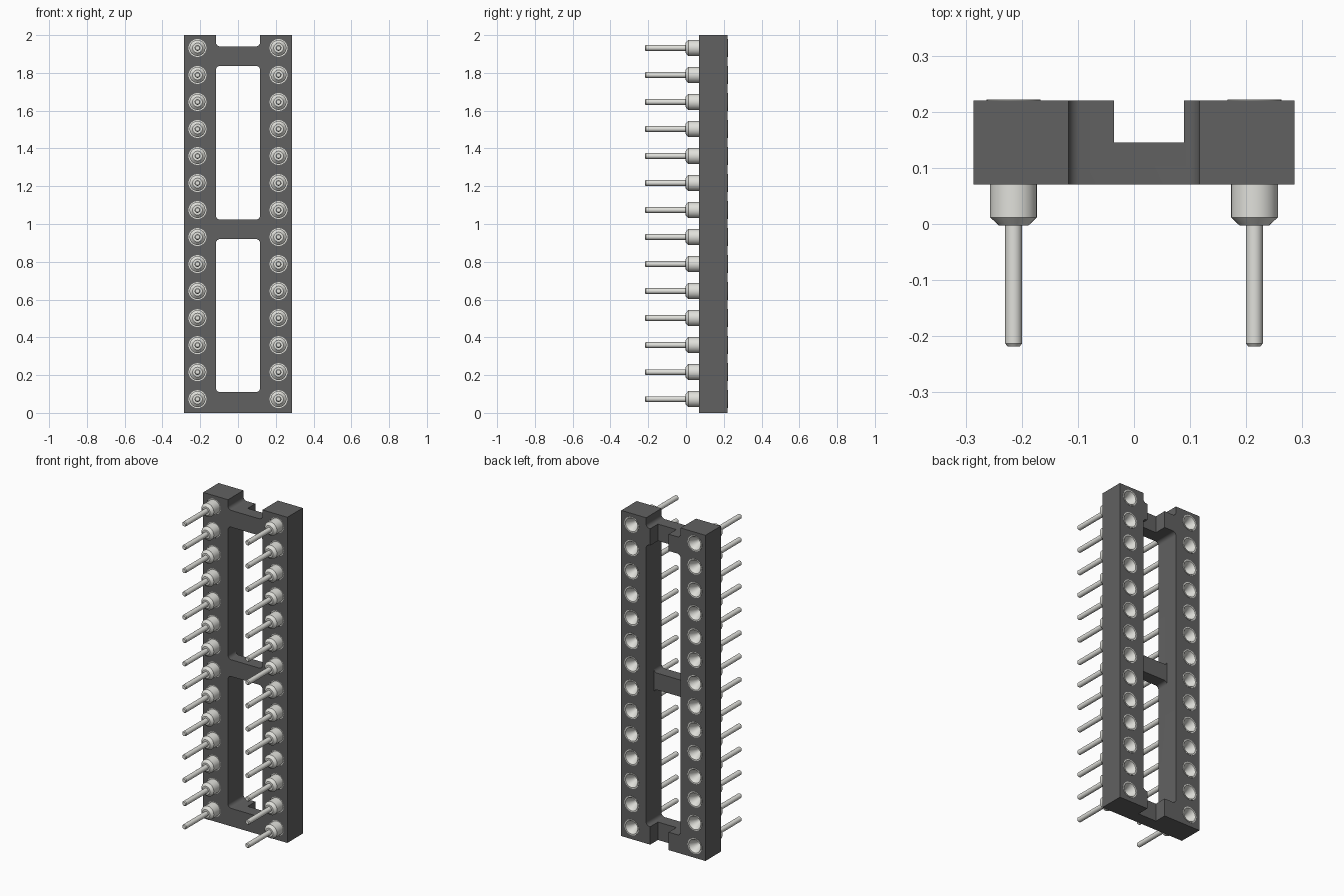
import bpy, bmesh
from math import cos, sin, pi, radians
from mathutils import Vector

if "Cube" in bpy.data.objects:
    bpy.data.objects.remove(bpy.data.objects["Cube"])

PIN_X, PIN_Z0, PITCH, ROWS = 0.2145, 0.073, 0.143, 14
HALF, INNER = 0.286, 0.117          # outer and inner half widths of the frame
FRONT, BACK = 0.07, 0.22            # body depth range
R = 0.022                           # fillet radius


def material(name, rgb):
    m = bpy.data.materials.new(name)
    m.diffuse_color = (*rgb, 1)
    m.use_nodes = True
    m.node_tree.nodes["Principled BSDF"].inputs["Base Color"].default_value = m.diffuse_color
    return m


def new_object(name, bm, mat=None):
    me = bpy.data.meshes.new(name)
    bm.to_mesh(me)
    bm.free()
    ob = bpy.data.objects.new(name, me)
    bpy.context.collection.objects.link(ob)
    if mat:
        me.materials.append(mat)
    return ob


def smooth(ob):
    bpy.ops.object.select_all(action='DESELECT')
    ob.select_set(True)
    bpy.context.view_layer.objects.active = ob
    bpy.ops.object.shade_smooth_by_angle(angle=radians(30))


def arc(cx, cz, r, a0, a1, n):
    return [(cx + r * cos(a0 + (a1 - a0) * i / n),
             cz + r * sin(a0 + (a1 - a0) * i / n)) for i in range(n + 1)]


def window(z0, z1):
    x = INNER - R
    return (arc(x, z0 + R, R, -pi / 2, 0, 6) + arc(x, z1 - R, R, 0, pi / 2, 6)
            + arc(-x, z1 - R, R, pi / 2, pi, 6) + arc(-x, z0 + R, R, pi, 1.5 * pi, 6))


def cut_box(ob, x0, x1, y0, y1, z0, z1):
    bm = bmesh.new()
    bmesh.ops.create_cube(bm, size=1)
    for v in bm.verts:
        v.co = Vector((x1 if v.co.x > 0 else x0, y1 if v.co.y > 0 else y0,
                       z1 if v.co.z > 0 else z0))
    cutter = new_object("cutter", bm)
    cutter.hide_render = True
    mod = ob.modifiers.new("cut", 'BOOLEAN')
    mod.operation, mod.solver, mod.object = 'DIFFERENCE', 'EXACT', cutter
    bpy.context.view_layer.objects.active = ob
    bpy.ops.object.modifier_apply(modifier=mod.name)
    bpy.data.objects.remove(cutter)


plastic = material("dark_plastic", (0.12, 0.12, 0.12))
metal = material("pin_metal", (0.75, 0.75, 0.71))
pin_spots = [(s * PIN_X, PIN_Z0 + i * PITCH) for s in (-1, 1) for i in range(ROWS)]

# Frame: outline with top notch, two windows and the pin holes
x = INNER - R
outline = ([(-HALF, 0), (HALF, 0), (HALF, 2), (INNER, 2)]
           + arc(x, 1.94 + R, R, 0, -pi / 2, 6) + arc(-x, 1.94 + R, R, -pi / 2, -pi, 6)
           + [(-INNER, 2), (-HALF, 2)])
loops = [outline, window(0.11, 0.92), window(1.023, 1.837)]
loops += [arc(px, pz, 0.0475, 0, 2 * pi, 24)[:-1] for px, pz in pin_spots]
bm = bmesh.new()
for pts in loops:
    vs = [bm.verts.new((px, FRONT, pz)) for px, pz in pts]
    for a, b in zip(vs, vs[1:] + vs[:1]):
        bm.edges.new((a, b))
bmesh.ops.triangle_fill(bm, edges=bm.edges[:], use_beauty=True, normal=(0, -1, 0))
ext = bmesh.ops.extrude_face_region(bm, geom=bm.faces[:], use_keep_orig=True)
moved = [g for g in ext["geom"] if isinstance(g, bmesh.types.BMVert)]
bmesh.ops.translate(bm, verts=moved, vec=(0, BACK - FRONT, 0))
bmesh.ops.recalc_face_normals(bm, faces=bm.faces[:])
frame = new_object("socket_frame", bm, plastic)

# Off-centre channel through the bars, and the lowered middle bar
cut_box(frame, -0.036, 0.089, 0.145, 0.3, -0.1, 2.1)
cut_box(frame, -INNER - 0.0002, INNER + 0.0002, 0.145, 0.3, 0.88, 1.06)
smooth(frame)

# Pin: lathed profile (radius, y) from tip to the funnel-shaped socket
profile = [(0, -0.218), (0.011, -0.218), (0.015, -0.213), (0.015, -0.003),
           (0.026, -0.003), (0.042, 0.012), (0.042, 0.072), (0.048, 0.072),
           (0.048, 0.222), (0.041, 0.222), (0.018, 0.175), (0.016, 0.06), (0, 0.06)]
bm = bmesh.new()
vs = [bm.verts.new((r, y, 0)) for r, y in profile]
es = [bm.edges.new(p) for p in zip(vs, vs[1:])]
bmesh.ops.spin(bm, geom=vs + es, cent=(0, 0, 0), axis=(0, 1, 0),
               angle=2 * pi, steps=24, use_duplicate=False)
bmesh.ops.remove_doubles(bm, verts=bm.verts[:], dist=0.0001)
bmesh.ops.recalc_face_normals(bm, faces=bm.faces[:])
pin = new_object("pin", bm, metal)
smooth(pin)
for k, (px, pz) in enumerate(pin_spots):
    ob = pin if k == 0 else pin.copy()
    if k:
        bpy.context.collection.objects.link(ob)
    ob.location = (px, 0, pz)
